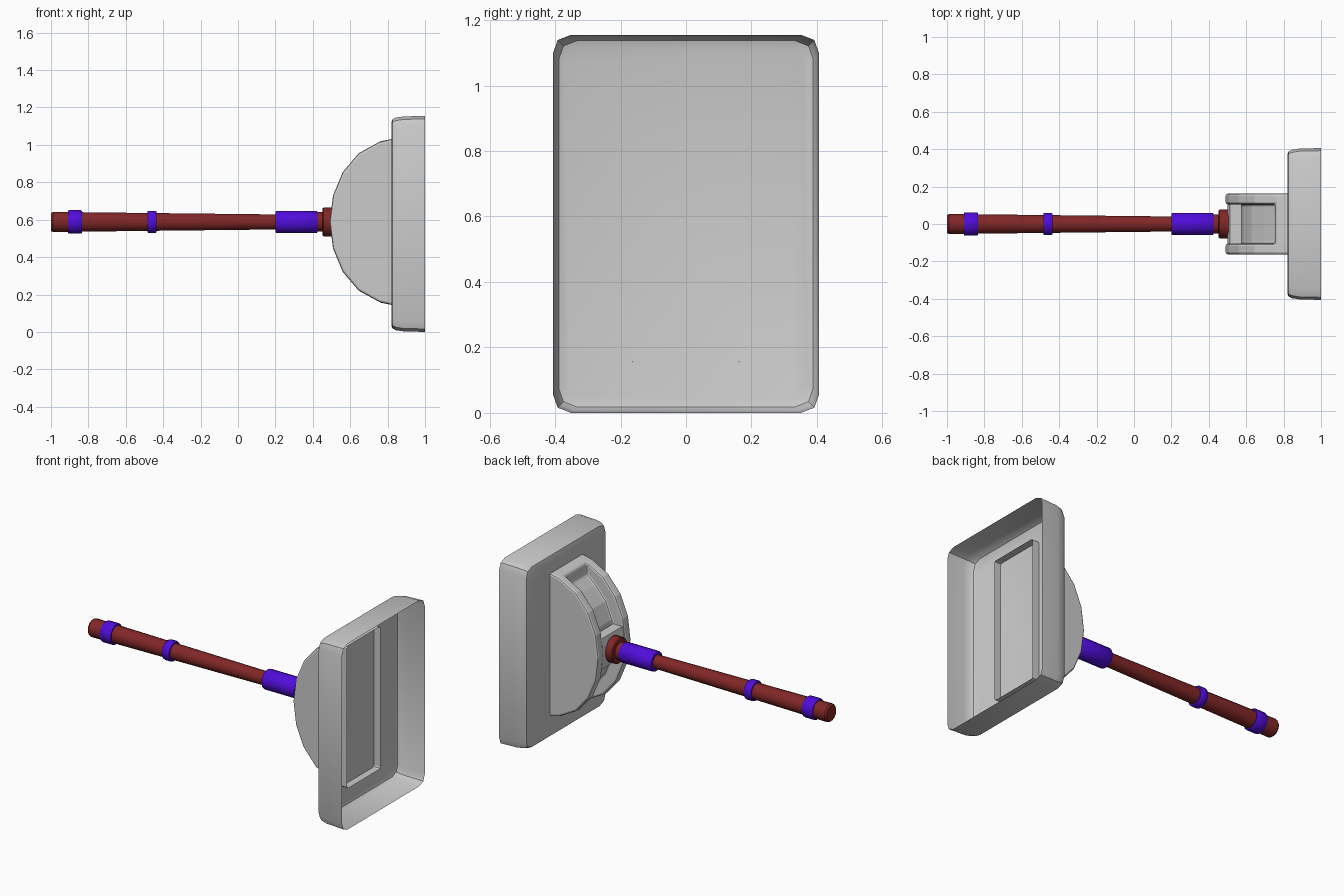
import bpy, bmesh, math

if "Cube" in bpy.data.objects:
    bpy.data.objects.remove(bpy.data.objects["Cube"])

CZ = 0.588  # height of the lever axis


def finish(name, bm, colour=None, smooth=True):
    bmesh.ops.recalc_face_normals(bm, faces=bm.faces)
    mesh = bpy.data.meshes.new(name)
    bm.to_mesh(mesh)
    bm.free()
    ob = bpy.data.objects.new(name, mesh)
    bpy.context.collection.objects.link(ob)
    if colour:
        mesh.materials.append(colour)
    if smooth:
        bpy.ops.object.select_all(action='DESELECT')
        bpy.context.view_layer.objects.active = ob
        ob.select_set(True)
        bpy.ops.object.shade_smooth_by_angle(angle=math.radians(35))
    return ob


def material(name, rgb):
    m = bpy.data.materials.new(name)
    m.diffuse_color = (*rgb, 1)
    m.use_nodes = True
    m.node_tree.nodes["Principled BSDF"].inputs["Base Color"].default_value = m.diffuse_color
    return m


def loft(bm, loops, cap_start=False, cap_end=False):
    rings = [[bm.verts.new(p) for p in loop] for loop in loops]
    n = len(rings[0])
    for a, b in zip(rings, rings[1:]):
        for i in range(n):
            j = (i + 1) % n
            bm.faces.new((a[i], a[j], b[j], b[i]))
    if cap_start:
        bm.faces.new(rings[0])
    if cap_end:
        bm.faces.new(rings[-1])


def lathe(name, profile, colour, sides=16):
    """Turned part along x from (x, radius) pairs."""
    bm = bmesh.new()
    loops = []
    for x, r in profile:
        angles = [2 * math.pi * (i + 0.5) / sides for i in range(sides)]
        loops.append([(x, r * math.cos(a), CZ + r * math.sin(a)) for a in angles])
    loft(bm, loops, True, True)
    return finish(name, bm, colour)


# Wall plate: thin shell, open at the back
def plate_loop(x, inset):
    hy, hz, zc = 0.406 - inset, 0.5775 - inset, 0.5775
    corner = [(0, 0.055), (0.014, 0.016), (0.055, 0)]
    pts = []
    for sy, sz in ((1, 1), (-1, 1), (-1, -1), (1, -1)):
        c = corner if sy * sz > 0 else corner[::-1]
        pts += [(x, sy * (hy - dy), zc + sz * (hz - dz)) for dy, dz in c]
    return pts


bm = bmesh.new()
loft(bm, [plate_loop(x, d) for x, d in
          ((1.0, 0), (0.885, 0.003), (0.845, 0.009), (0.826, 0.018), (0.82, 0.035))], cap_end=True)
finish("wall_plate", bm)

# Half-round housing with a slot along its rim, open at the back
half = [(0.865, 0.443), (0.82, 0.443), (0.755, 0.428), (0.645, 0.367),
        (0.56, 0.267), (0.508, 0.142)]
outer = half + [(0.49, 0)] + [(x, -z) for x, z in reversed(half)]
first, last = 2, len(outer) - 3
k = 1 - 0.08 / 0.46
inner = [(0.95 + (x - 0.95) * k, z * k) for x, z in outer]
for i in (first, last):
    inner[i] = (0.755, math.copysign(0.355, outer[i][1]))

bm = bmesh.new()


def face(*pts):
    bm.faces.new([bm.verts.new((x, y, CZ + z)) for (x, z), y in pts])


W, S = 0.163, 0.105
for i in range(len(outer) - 1):
    p, q = outer[i], outer[i + 1]
    for a, b in ((-W, -S), (S, W)):
        face((p, a), (q, a), (q, b), (p, b))
    if first <= i < last:
        u, v = inner[i], inner[i + 1]
        face((u, -S), (v, -S), (v, S), (u, S))
        for y in (-S, S):
            face((p, y), (q, y), (v, y), (u, y))
    else:
        face((p, -S), (q, -S), (q, S), (p, S))
for i in (first, last):
    face((outer[i], -S), (outer[i], S), (inner[i], S), (inner[i], -S))
for y in (-W, W):
    face(*[(p, y) for p in outer])
bmesh.ops.remove_doubles(bm, verts=bm.verts, dist=1e-5)
housing = finish("lever_housing", bm, smooth=False)
bev = housing.modifiers.new("rim_bevel", 'BEVEL')
bev.width = 0.012
bev.segments = 2
bev.limit_method = 'ANGLE'
bev.angle_limit = math.radians(40)

# Sliding block that carries the lever inside the slot
bm = bmesh.new()
loft(bm, [[(x, y, CZ + z) for x, z in
           ((0.575, -0.095), (0.512, -0.095), (0.5, -0.05), (0.5, 0.05), (0.512, 0.095), (0.575, 0.095))]
          for y in (-S, S)], True, True)
finish("lever_carrier", bm, smooth=False)

# Lever rod with its base collar
red = material("dark_red", (0.22, 0.02, 0.02))
purple = material("violet", (0.08, 0.004, 0.7))
lathe("lever_rod", [(-1.0, 0.048), (-0.99, 0.055), (-0.84, 0.053), (-0.42, 0.048),
                    (0.2, 0.041), (0.42, 0.041), (0.422, 0.053), (0.5, 0.053)], red)
lathe("lever_collar", [(0.452, 0.074), (0.458, 0.079), (0.505, 0.079)], red)

# Violet sleeves on the rod
for name, x0, x1, r in (("tip_band", -0.91, -0.835, 0.064),
                        ("middle_band", -0.485, -0.435, 0.061),
                        ("base_sleeve", 0.2, 0.425, 0.061)):
    lathe(name, [(x0, r - 0.004), (x0 + 0.006, r), (x1 - 0.006, r), (x1, r - 0.004)], purple)
